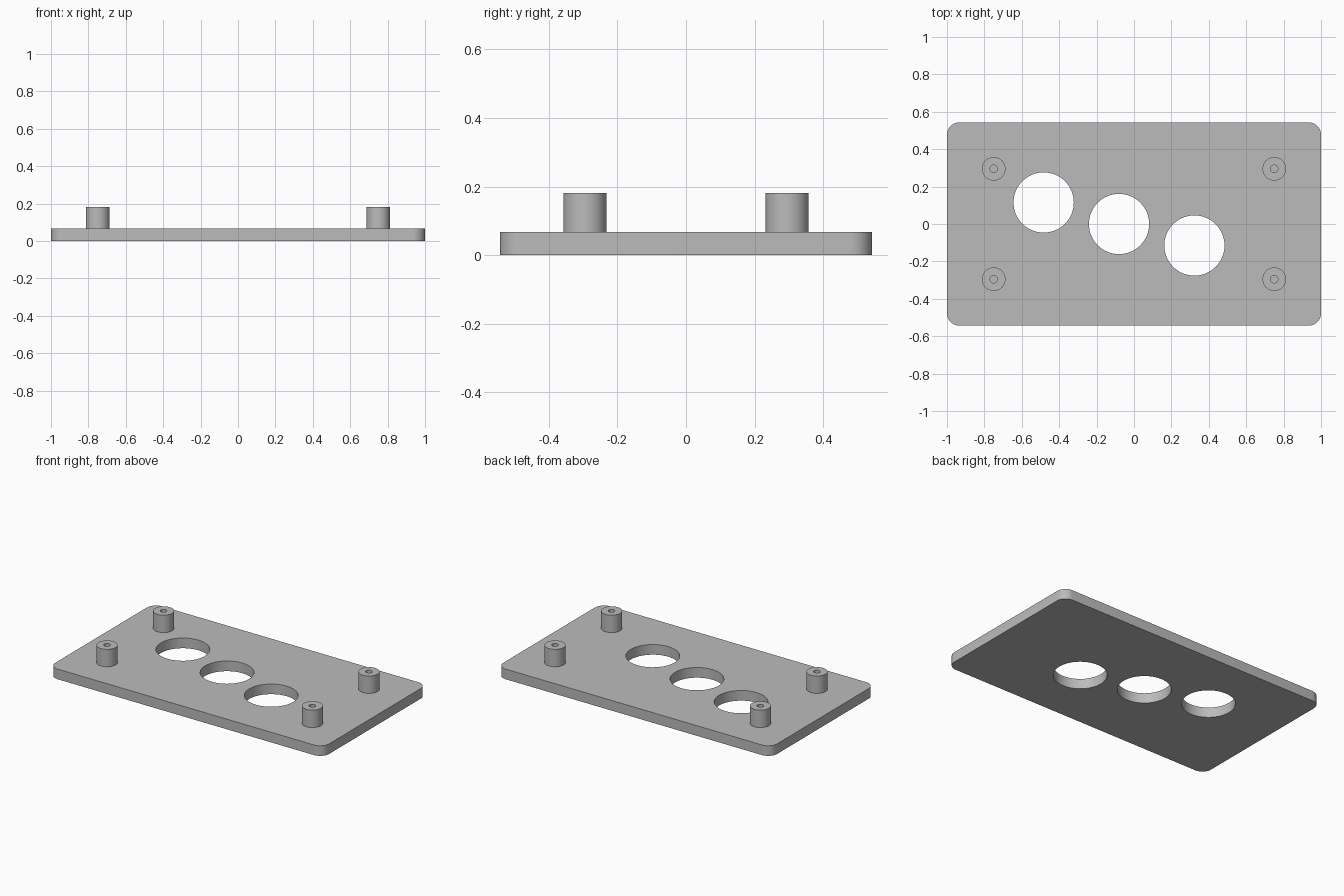
import bpy
import bmesh
from math import radians, cos, sin, tau, pi
from mathutils import Vector

if "Cube" in bpy.data.objects:
    bpy.data.objects.remove(bpy.data.objects["Cube"], do_unlink=True)

LENGTH, WIDTH, THICK = 2.0, 1.086, 0.067
CORNER = 0.065
POST_TOP, POST_R, BORE_R = 0.182, 0.063, 0.02
POST_X, POST_Y = 0.75, 0.295
HOLE_R = 0.161
HOLES = [(-0.483, 0.115), (-0.08, 0), (0.323, -0.115)]

grey = bpy.data.materials.new("plain grey")
grey.use_nodes = True
GREY = (0.5, 0.5, 0.5, 1)
grey.diffuse_color = GREY
grey.node_tree.nodes["Principled BSDF"].inputs["Base Color"].default_value = GREY


def circle(cx, cy, r, n):
    return [(cx + r * cos(tau * i / n), cy + r * sin(tau * i / n)) for i in range(n)]


def rounded_rectangle(w, h, r, n=12):
    points = []
    for k, (sx, sy) in enumerate([(1, 1), (-1, 1), (-1, -1), (1, -1)]):
        for i in range(n + 1):
            a = (k + i / n) * pi / 2
            points.append((sx * (w / 2 - r) + r * cos(a), sy * (h / 2 - r) + r * sin(a)))
    return points


def extruded(name, loops, z0, z1):
    """Fill an outline with its holes and raise it from z0 to z1."""
    bm = bmesh.new()
    for loop in loops:
        verts = [bm.verts.new((x, y, z0)) for x, y in loop]
        for a, b in zip(verts, verts[1:] + verts[:1]):
            bm.edges.new((a, b))
    bmesh.ops.triangle_fill(bm, edges=bm.edges[:], use_beauty=True, normal=Vector((0, 0, -1)))
    result = bmesh.ops.extrude_face_region(bm, geom=bm.faces[:], use_keep_orig=True)
    top = [v for v in result["geom"] if isinstance(v, bmesh.types.BMVert)]
    bmesh.ops.translate(bm, verts=top, vec=(0, 0, z1 - z0))
    bmesh.ops.recalc_face_normals(bm, faces=bm.faces[:])
    mesh = bpy.data.meshes.new(name)
    bm.to_mesh(mesh)
    bm.free()
    mesh.materials.append(grey)
    obj = bpy.data.objects.new(name, mesh)
    bpy.context.collection.objects.link(obj)
    bpy.ops.object.select_all(action="DESELECT")
    obj.select_set(True)
    bpy.context.view_layer.objects.active = obj
    bpy.ops.object.shade_smooth_by_angle(angle=radians(30))
    return obj


# Base plate with rounded corners and three round openings
extruded("base_plate",
         [rounded_rectangle(LENGTH, WIDTH, CORNER)] + [circle(x, y, HOLE_R, 64) for x, y in HOLES],
         0, THICK)

# Four bored standoff posts, sunk slightly into the plate
for side, sx in (("left", 1), ("right", -1)):
    for end, sy in (("front", -1), ("back", 1)):
        x, y = sx * POST_X, sy * POST_Y
        extruded(f"{end}_{side}_post", [circle(x, y, POST_R, 48), circle(x, y, BORE_R, 24)],
                 THICK - 0.01, POST_TOP)
